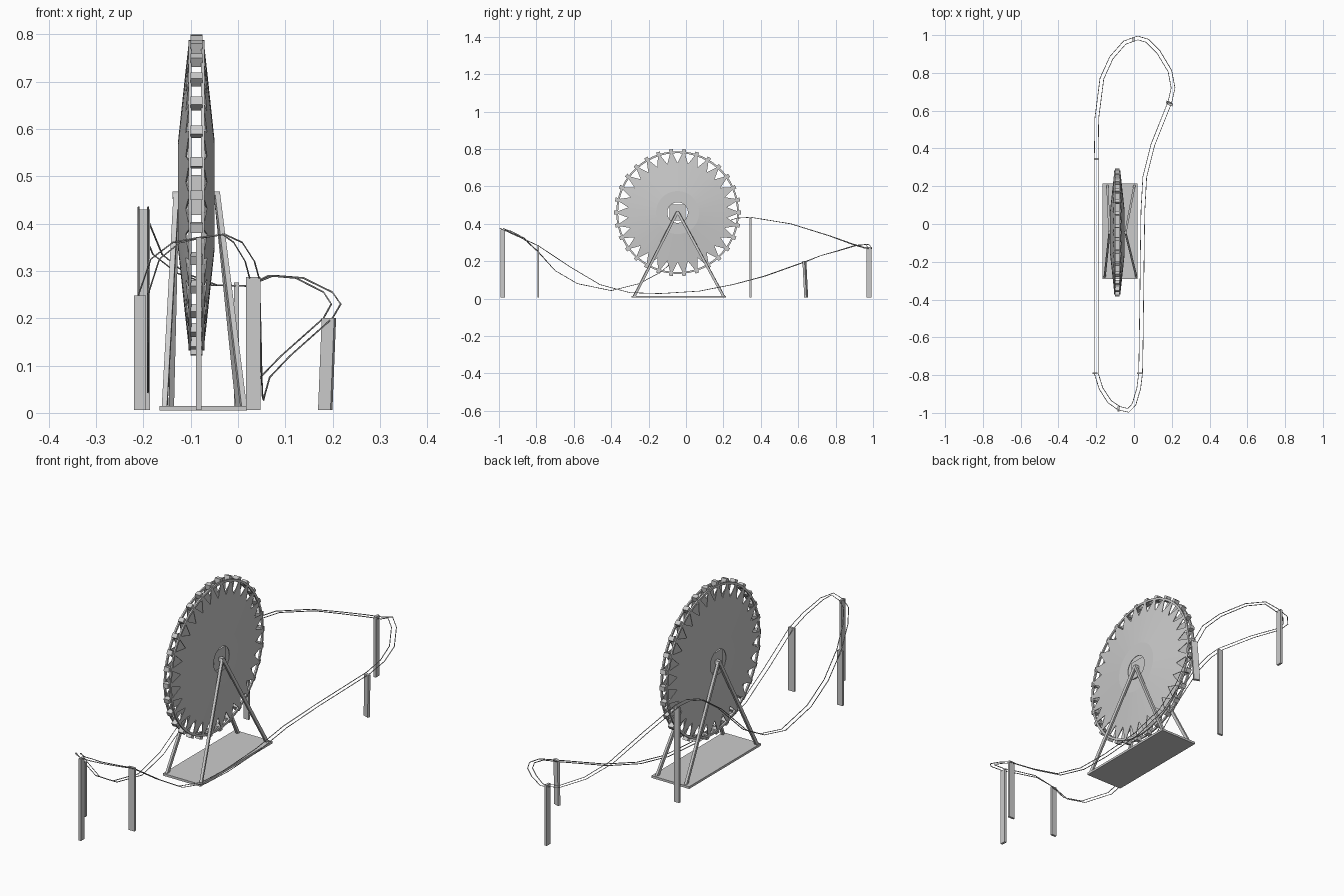
import bpy, bmesh
from math import sin, cos, pi
from mathutils import Vector, Matrix

if "Cube" in bpy.data.objects:
    bpy.data.objects.remove(bpy.data.objects["Cube"])

WX, WY, WZ = -0.088, -0.045, 0.46   # wheel centre
N = 30                              # cabins / spokes


def finish(bm, name):
    bmesh.ops.recalc_face_normals(bm, faces=bm.faces[:])
    me = bpy.data.meshes.new(name)
    bm.to_mesh(me)
    bm.free()
    ob = bpy.data.objects.new(name, me)
    bpy.context.collection.objects.link(ob)
    return ob


def add_box(bm, size, mat):
    bmesh.ops.create_cube(bm, size=1, matrix=mat @ Matrix.Diagonal((*size, 1)))


def box(name, loc, size, rot=0):
    bm = bmesh.new()
    add_box(bm, size, Matrix.Translation(loc) @ Matrix.Rotation(rot, 4, 'Z'))
    return finish(bm, name)


def beam(name, a, b, w, d):
    a, b = Vector(a), Vector(b)
    bm = bmesh.new()
    q = (b - a).to_track_quat('Z', 'Y').to_matrix().to_4x4()
    add_box(bm, (w, d, (b - a).length), Matrix.Translation((a + b) / 2) @ q)
    return finish(bm, name)


def wheel_pt(x, r, a):
    return (WX + x, WY + r * cos(a), WZ + r * sin(a))


# Spoke plates: two dished discs with a toothed outer edge
for side, name in ((-1, "left_spoke_plate"), (1, "right_spoke_plate")):
    bm = bmesh.new()
    step = 2 * pi / N
    rings = []
    for r, x in ((0.055, 0.037), (0.115, 0.037), (0.265, 0.021)):
        rings.append([bm.verts.new(wheel_pt(side * x, r, i * step / 2)) for i in range(2 * N)])
    for r0, r1 in zip(rings, rings[1:]):
        for i in range(2 * N):
            j = (i + 1) % (2 * N)
            bm.faces.new((r0[i], r0[j], r1[j], r1[i]))
    for i in range(N):
        a = i * step
        tip = [bm.verts.new(wheel_pt(side * 0.015, 0.32, a + d)) for d in (0.02, -0.02)]
        base = rings[2]
        bm.faces.new((base[2 * i - 1], base[2 * i], base[(2 * i + 1) % (2 * N)], tip[0], tip[1]))
    ob = finish(bm, name)
    mod = ob.modifiers.new("thickness", 'SOLIDIFY')
    mod.thickness = 0.003
    mod.offset = 0

# Rim: a pair of square-section hoops
for side, name in ((-1, "left_rim"), (1, "right_rim")):
    bm = bmesh.new()
    prof = ((0.010, 0.318), (0.017, 0.318), (0.017, 0.328), (0.010, 0.328))
    loops = [[bm.verts.new(wheel_pt(side * x, r, 2 * pi * i / 60)) for x, r in prof] for i in range(60)]
    for i in range(60):
        p, q = loops[i], loops[(i + 1) % 60]
        for k in range(4):
            m = (k + 1) % 4
            bm.faces.new((p[k], p[m], q[m], q[k]))
    finish(bm, name)

# Cabins around the rim
bm = bmesh.new()
for i in range(N):
    a = 2 * pi * i / N
    add_box(bm, (0.025, 0.022, 0.02), Matrix.Translation(wheel_pt(0, 0.329, a)) @ Matrix.Rotation(a, 4, 'X'))
finish(bm, "cabins")

# Hub, axle, base and A-frame legs
box("hub", (WX, WY, WZ), (0.06, 0.084, 0.084))
beam("axle", (-0.138, WY, WZ), (-0.038, WY, WZ), 0.016, 0.016)
box("base_plate", (-0.073, -0.038, 0.01), (0.185, 0.505, 0.01))
for n, (top, foot, y) in enumerate(((-0.13, -0.155, -0.278), (-0.13, -0.141, 0.202),
                                    (-0.045, 0.012, -0.278), (-0.045, 0.002, 0.202))):
    beam(f"wheel_leg_{n + 1}", (foot, y, 0.01), (top, WY, 0.465), 0.011, 0.013)

# Coaster track centre line, a closed loop
path = [Vector(p) for p in (
    (-.2, -.79, .25), (-.2, -.7, .15), (-.2, -.58, .08), (-.2, -.4, .043), (-.2, -.25, .08),
    (-.2, -.13, .145), (-.2, .05, .31), (-.2, .18, .40), (-.2, .27, .43), (-.2, .345, .435),
    (-.197, .56, .40), (-.17, .77, .335), (-.12, .88, .295), (-.05, .96, .27), (.02, .985, .268),
    (.07, .97, .29), (.13, .91, .285), (.19, .81, .255), (.207, .72, .23), (.19, .645, .2),
    (.1, .42, .12), (.057, .25, .075), (.047, .07, .04), (.044, -.14, .027), (.042, -.3, .032),
    (.04, -.46, .075), (.038, -.62, .17), (.035, -.79, .283), (.025, -.87, .32), (0, -.955, .36),
    (-.03, -.987, .377), (-.08, -.975, .37), (-.13, -.94, .36), (-.175, -.87, .325))]

# Two rails offset from the centre line
for side, name in ((-1, "inner_rail"), (1, "outer_rail")):
    cu = bpy.data.curves.new(name, 'CURVE')
    cu.dimensions = '3D'
    cu.bevel_depth = 0.0018
    cu.bevel_resolution = 0
    sp = cu.splines.new('POLY')
    sp.points.add(len(path) - 1)
    sp.use_cyclic_u = True
    for i, p in enumerate(path):
        t = path[(i + 1) % len(path)] - path[i - 1]
        nrm = Vector((t.y, -t.x, 0)).normalized()
        sp.points[i].co = (*(p - nrm * side * -0.01), 1)
    bpy.context.collection.objects.link(bpy.data.objects.new(name, cu))

# Track supports: x, y, height, x size, y size
for n, (x, y, h, sx, sy) in enumerate((
        (-.198, .345, .43, .025, .01), (-.207, -.79, .248, .026, .01), (.032, -.79, .287, .03, .01),
        (-.083, -.98, .37, .011, .026), (-.003, .978, .275, .011, .026))):
    box(f"track_support_{n + 1}", (x, y, h / 2 + .003), (sx, sy, h - .006))
ob = box("leaning_support", (.188, .638, .103), (.028, .012, .194), -0.35)
for v in ob.data.vertices:
    v.co.x += (v.co.z - .1) * 0.04
    v.co.y -= (v.co.z - .1) * 0.05
